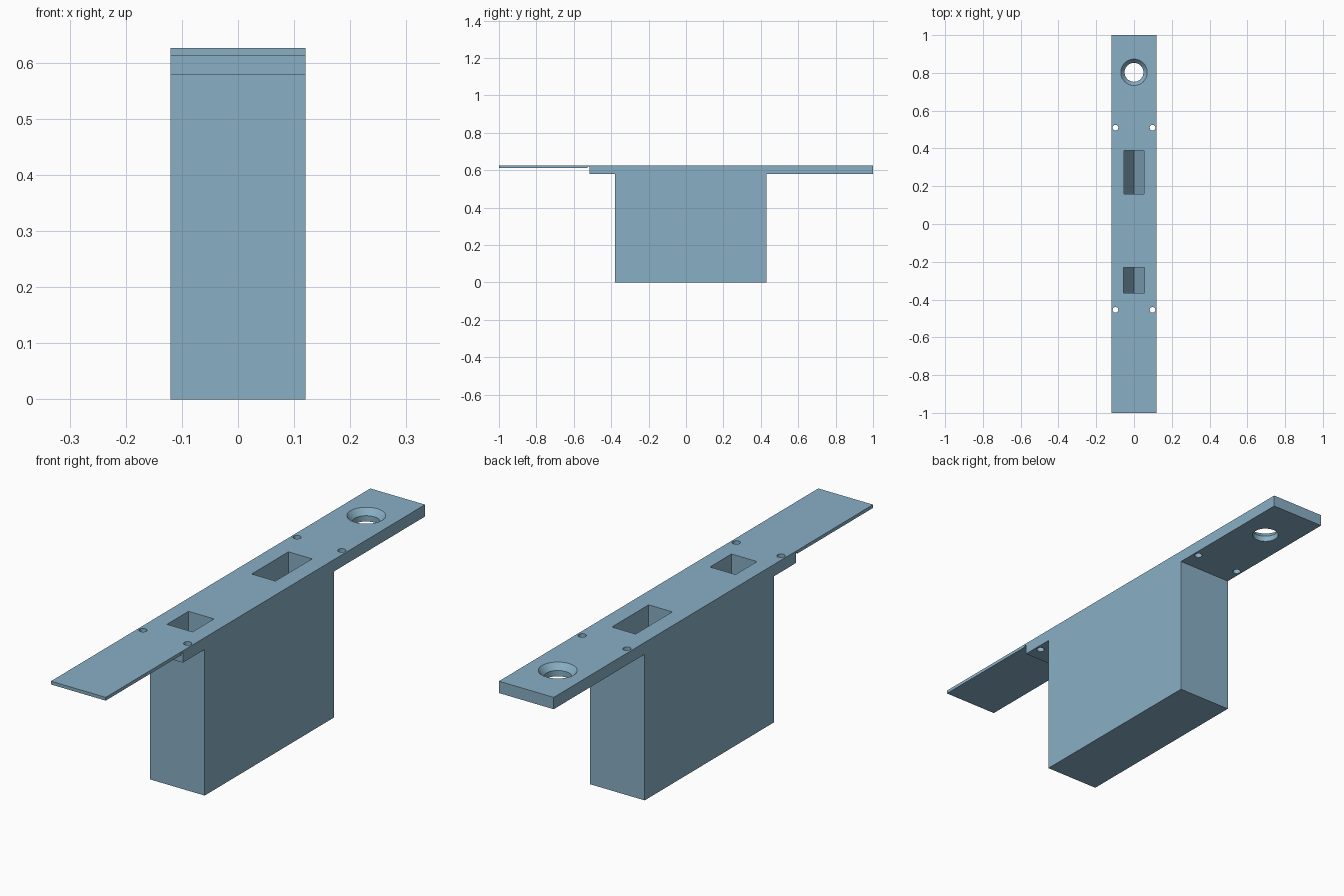
import bpy, bmesh, math

if "Cube" in bpy.data.objects:
    bpy.data.objects.remove(bpy.data.objects["Cube"])

TOP = 0.626
HALF_W = 0.12

blue = bpy.data.materials.new("steel_blue")
blue.diffuse_color = (0.25, 0.43, 0.56, 1.0)
blue.use_nodes = True
blue.node_tree.nodes["Principled BSDF"].inputs["Base Color"].default_value = blue.diffuse_color


def extrude_profile(name, pts, direction):
    """Make a closed prism from a planar outline."""
    bm = bmesh.new()
    face = bm.faces.new([bm.verts.new(p) for p in pts])
    out = bmesh.ops.extrude_face_region(bm, geom=[face])
    verts = [g for g in out["geom"] if isinstance(g, bmesh.types.BMVert)]
    bmesh.ops.translate(bm, verts=verts, vec=direction)
    bmesh.ops.recalc_face_normals(bm, faces=bm.faces)
    return make_object(name, bm)


def make_object(name, bm):
    mesh = bpy.data.meshes.new(name)
    bm.to_mesh(mesh)
    bm.free()
    mesh.materials.append(blue)
    obj = bpy.data.objects.new(name, mesh)
    bpy.context.collection.objects.link(obj)
    return obj


def revolve_cutter(name, x, y, rings, segments):
    """Stack of circles (radius, z) joined into a closed turned shape."""
    bm = bmesh.new()
    loops = [[bm.verts.new((x + r * math.cos(2 * math.pi * i / segments),
                            y + r * math.sin(2 * math.pi * i / segments), z))
              for i in range(segments)] for r, z in rings]
    for a, b in zip(loops, loops[1:]):
        for i in range(segments):
            j = (i + 1) % segments
            bm.faces.new((a[i], a[j], b[j], b[i]))
    bm.faces.new(loops[0])
    bm.faces.new(loops[-1])
    bmesh.ops.recalc_face_normals(bm, faces=bm.faces)
    return make_object(name, bm)


def pocket_cutter(name, half_x, y0, y1, wall, vee):
    """Straight-walled pocket with a V-shaped floor."""
    outline = [(-half_x, TOP + 0.05), (-half_x, TOP - wall), (0, TOP - wall - vee),
               (half_x, TOP - wall), (half_x, TOP + 0.05)]
    return extrude_profile(name, [(x, y0, z) for x, z in outline], (0, y1 - y0, 0))


# Block, faceplate and thin tongue share one side profile
side = [(-1.0, TOP), (-1.0, 0.613), (-0.527, 0.613), (-0.527, 0.619), (-0.517, 0.619),
        (-0.517, 0.579), (-0.38, 0.579), (-0.38, 0), (0.43, 0), (0.43, 0.579),
        (1.0, 0.579), (1.0, TOP)]
case = extrude_profile("lock_case", [(-HALF_W, y, z) for y, z in side],
                       (2 * HALF_W, 0, 0))

# Pockets in the faceplate
cutters = [pocket_cutter("long_pocket", 0.052, 0.16, 0.39, 0.18, 0.1),
           pocket_cutter("short_pocket", 0.056, -0.365, -0.23, 0.18, 0.1)]

# Countersunk through hole
cutters.append(revolve_cutter("countersunk_hole", 0, 0.803,
                              [(0.05, 0.5), (0.05, 0.602), (0.07, TOP), (0.07, TOP + 0.05)], 48))

# Four small screw holes
for x in (-0.098, 0.098):
    for y in (-0.455, 0.51):
        cutters.append(revolve_cutter("screw_hole", x, y,
                                      [(0.015, 0.5), (0.015, TOP + 0.05)], 20))

# Cut everything out of the case
bpy.context.view_layer.objects.active = case
case.select_set(True)
for c in cutters:
    c.hide_render = True
    mod = case.modifiers.new(c.name, 'BOOLEAN')
    mod.operation = 'DIFFERENCE'
    mod.solver = 'EXACT'
    mod.object = c
    bpy.ops.object.modifier_apply(modifier=mod.name)
for c in cutters:
    bpy.data.objects.remove(c, do_unlink=True)

bpy.ops.object.shade_smooth_by_angle(angle=math.radians(25))
